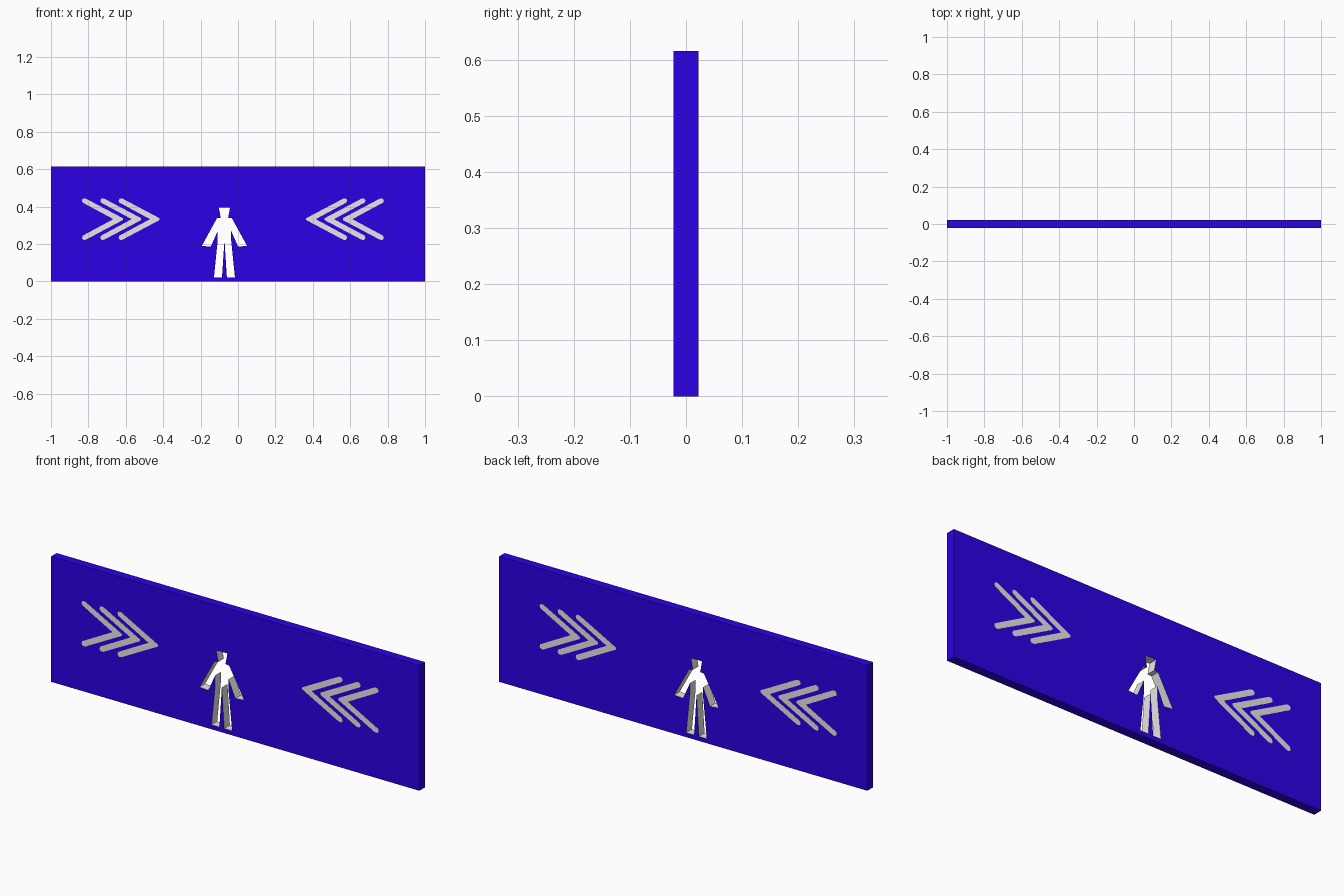
import bpy, bmesh

if "Cube" in bpy.data.objects:
    bpy.data.objects.remove(bpy.data.objects["Cube"])

W, H, T = 1.0, 0.615, 0.022        # half width, height, half thickness
FIG_X, ARROW_MID = -0.0725, -0.0275  # figure axis, arrow mirror axis
ARROW_Z = 0.333


def material(name, rgb):
    m = bpy.data.materials.new(name)
    m.diffuse_color = (*rgb, 1)
    m.use_nodes = True
    m.node_tree.nodes["Principled BSDF"].inputs["Base Color"].default_value = m.diffuse_color
    return m


blue = material("panel blue", (0.026, 0.0, 0.79))
grey = material("light grey", (0.8, 0.8, 0.8))


def plate(name, loops, y0, y1, mats, pick=None):
    """Fill outlines (x, z), later loops being holes, and extrude along y."""
    bm = bmesh.new()
    edges = []
    for loop in loops:
        vs = [bm.verts.new((x, y0, z)) for x, z in loop]
        edges += [bm.edges.new((vs[i - 1], vs[i])) for i in range(len(vs))]
    bmesh.ops.triangle_fill(bm, edges=edges, use_beauty=True)
    ext = bmesh.ops.extrude_face_region(bm, geom=bm.faces[:], use_keep_orig=True)
    for v in ext["geom"]:
        if isinstance(v, bmesh.types.BMVert):
            v.co.y = y1
    bmesh.ops.recalc_face_normals(bm, faces=bm.faces[:])
    bmesh.ops.dissolve_limit(bm, angle_limit=0.001, verts=bm.verts[:], edges=bm.edges[:])
    bm.normal_update()
    if pick:
        for f in bm.faces:
            f.material_index = pick(f)
    me = bpy.data.meshes.new(name)
    bm.to_mesh(me)
    bm.free()
    for m in mats:
        me.materials.append(m)
    ob = bpy.data.objects.new(name, me)
    bpy.context.collection.objects.link(ob)
    return ob


# panel with a walking-figure cut-out, whose inner walls are grey
half = [(0.030, 0.395), (0.020, 0.340), (0.040, 0.338), (0.121, 0.190),
        (0.073, 0.186), (0.036, 0.270), (0.036, 0.220), (0.056, 0.022),
        (0.013, 0.022)]
figure = ([(FIG_X + d, z) for d, z in half] + [(FIG_X, 0.22)]
          + [(FIG_X - d, z) for d, z in reversed(half)])
rect = [(-W, 0), (W, 0), (W, H), (-W, H)]


def wall(f):
    c = f.calc_center_median()
    return int(abs(f.normal.y) < 0.5 and abs(c.x) < 0.9 and 0.01 < c.z < 0.6)


plate("panel", [rect, figure], -T, T, [blue, grey], wall)

# three chevrons per side, pointing to the middle, on both faces
upper = [(0.0, 0.005), (0.198, 0.110), (0.211, 0.111), (0.219, 0.102),
         (0.216, 0.089)]
outline = upper + [(0.051, 0)] + [(d, -h) for d, h in reversed(upper)]
for side, label in ((-1, "left"), (1, "right")):
    for i in range(3):
        tip = 0.392 + 0.098 * i
        loop = [(ARROW_MID + side * (tip + d), ARROW_Z + h) for d, h in outline]
        for s, face in ((-1, "front"), (1, "back")):
            plate(f"chevron_{label}_{face}_{i + 1}", [loop],
                  s * (T - 0.001), s * (T + 0.0004), [grey])
